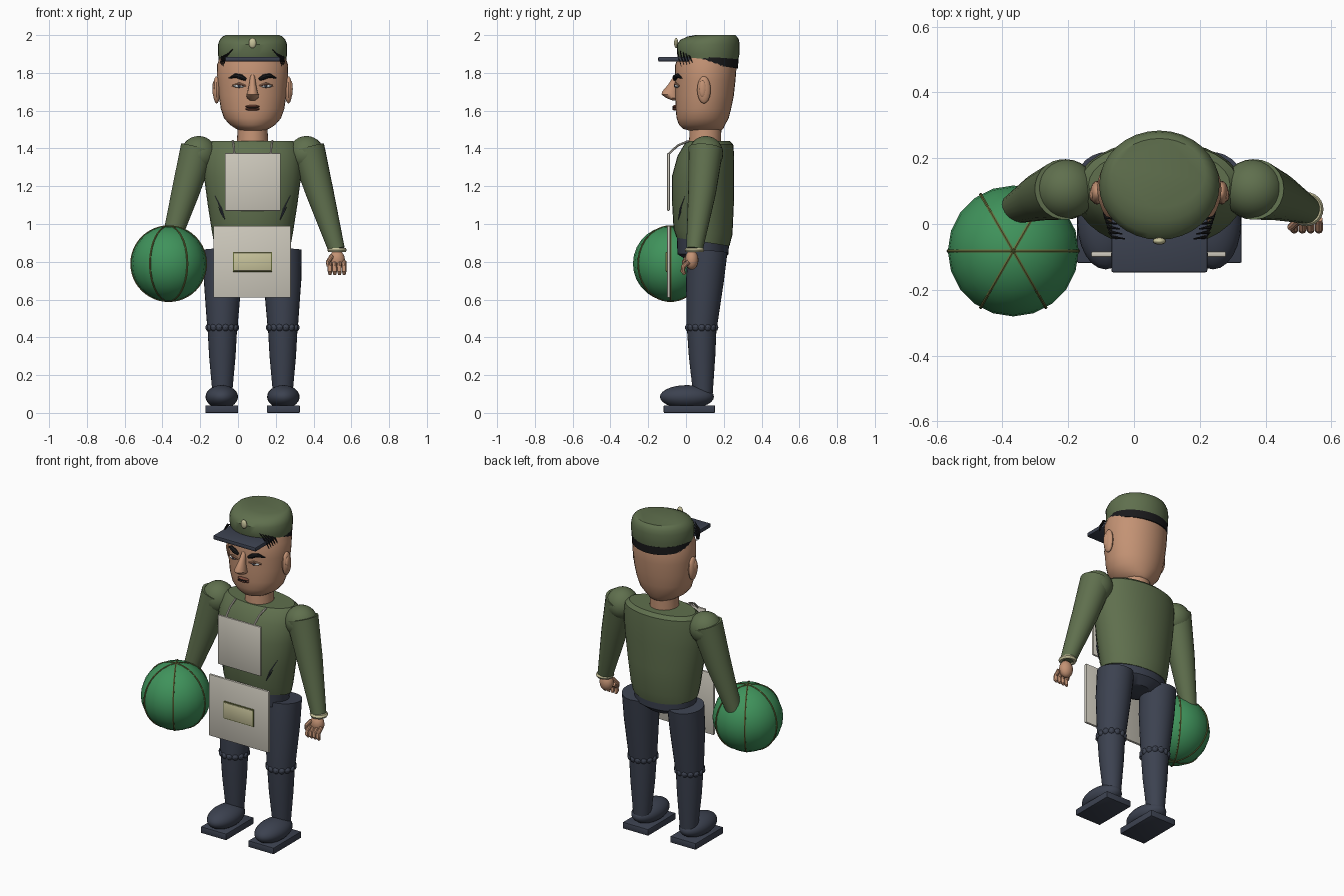
import bpy, bmesh, math
from mathutils import Vector

if "Cube" in bpy.data.objects:
    bpy.data.objects.remove(bpy.data.objects["Cube"])

CX = 0.077  # mirror line of the figure


def material(name, r, g, b):
    m = bpy.data.materials.new(name)
    m.diffuse_color = (r, g, b, 1)
    m.use_nodes = True
    m.node_tree.nodes["Principled BSDF"].inputs["Base Color"].default_value = m.diffuse_color
    return m


OLIVE = material("olive_cloth", 0.115, 0.16, 0.075)
GREEN = material("ball_green", 0.05, 0.29, 0.105)
NAVY = material("navy_cloth", 0.045, 0.054, 0.08)
SKIN = material("skin", 0.55, 0.29, 0.175)
CREAM = material("pale_card", 0.62, 0.59, 0.51)
KHAKI = material("khaki", 0.58, 0.55, 0.33)
BLACK = material("black", 0.01, 0.01, 0.011)
SEAM = material("seam_olive", 0.14, 0.16, 0.045)
LIP = material("lip_brown", 0.2, 0.07, 0.045)
WHITE = material("eye_white", 0.7, 0.76, 0.78)


def finish(name, bm, mat):
    bmesh.ops.recalc_face_normals(bm, faces=bm.faces)
    me = bpy.data.meshes.new(name)
    bm.to_mesh(me)
    bm.free()
    me.materials.append(mat)
    ob = bpy.data.objects.new(name, me)
    bpy.context.collection.objects.link(ob)
    return ob


def skin_rings(name, rings, mat):
    """Bridge a list of vertex rings and cap both ends."""
    bm = bmesh.new()
    vs = [[bm.verts.new(p) for p in r] for r in rings]
    n = len(vs[0])
    for a, b in zip(vs, vs[1:]):
        for i in range(n):
            j = (i + 1) % n
            bm.faces.new((a[i], a[j], b[j], b[i]))
    bm.faces.new(vs[0])
    bm.faces.new(vs[-1])
    return finish(name, bm, mat)


def loft(name, rings, mat, cx=CX, n=32):
    """Stacked ellipses: (z, centre y, x radius, y radius[, tilt])."""
    out = []
    for z, cy, rx, ry, *t in rings:
        tilt = t[0] if t else 0
        out.append([(cx + rx * math.cos(a), cy + ry * math.sin(a), z + tilt * ry * math.sin(a))
                    for a in (2 * math.pi * i / n for i in range(n))])
    return skin_rings(name, out, mat)


def tube(name, pts, radii, mat, n=12):
    pts = [Vector(p) for p in pts]
    out = []
    for i, p in enumerate(pts):
        d = (pts[min(i + 1, len(pts) - 1)] - pts[max(i - 1, 0)]).normalized()
        u = d.cross(Vector((0.2, 1, 0.1))).normalized()
        v = d.cross(u)
        out.append([p + radii[i] * (u * math.cos(a) + v * math.sin(a))
                    for a in (2 * math.pi * k / n for k in range(n))])
    return skin_rings(name, out, mat)


def ellipsoid(name, c, r, mat, seg=24, rows=14):
    bm = bmesh.new()
    bmesh.ops.create_uvsphere(bm, u_segments=seg, v_segments=rows, radius=1)
    for v in bm.verts:
        v.co = Vector([c[i] + v.co[i] * r[i] for i in range(3)])
    return finish(name, bm, mat)


def box(name, lo, hi, mat, bevel=0.004):
    bm = bmesh.new()
    bmesh.ops.create_cube(bm, size=1)
    for v in bm.verts:
        v.co = Vector([(lo[i] + hi[i]) / 2 + v.co[i] * (hi[i] - lo[i]) for i in range(3)])
    bmesh.ops.bevel(bm, geom=bm.edges[:], offset=bevel, segments=2, affect='EDGES', profile=0.5)
    return finish(name, bm, mat)


def ring(name, c, big, small, mat, upright=None, n=40):
    """Torus, flat by default or upright along a given heading."""
    bm = bmesh.new()
    rows = []
    for i in range(n):
        a = 2 * math.pi * i / n
        row = []
        for k in range(6):
            b = math.pi * k / 3
            r, h = big + small * math.cos(b), small * math.sin(b)
            p = Vector((r * math.cos(a), r * math.sin(a), h))
            if upright is not None:
                s, co = math.sin(upright), math.cos(upright)
                p = Vector((p.x * co - h * s, p.x * s + h * co, p.y))
            row.append(bm.verts.new(p + Vector(c)))
        rows.append(row)
    for i in range(n):
        for k in range(6):
            a, b, m = rows[i], rows[(i + 1) % n], (k + 1) % 6
            bm.faces.new((a[k], b[k], b[m], a[m]))
    return finish(name, bm, mat)


# Torso, pelvis and neck
loft("torso", [(0.905, .09, .205, .14, -.16), (0.96, .09, .215, .156, -.1), (1.1, .09, .237, .163),
               (1.25, .09, .257, .165), (1.36, .105, .257, .15), (1.42, .12, .24, .13),
               (1.44, .12, .215, .11)], OLIVE)
loft("pelvis", [(0.80, .1, .1, .08), (0.84, .09, .19, .135), (0.95, .09, .2, .14)], NAVY)
loft("neck", [(1.42, .1, .083, .085), (1.54, .105, .078, .083)], SKIN)

# Head and nose
loft("head", [(1.495, .1, .065, .085), (1.505, .09, .09, .108), (1.525, .085, .12, .122),
              (1.56, .088, .151, .138), (1.61, .092, .168, .147), (1.68, .098, .179, .155),
              (1.76, .102, .186, .16), (1.84, .105, .189, .163), (1.92, .11, .16, .14)], SKIN)
loft("nose", [(1.79, -.045, .012, .015), (1.74, -.065, .018, .028), (1.70, -.085, .027, .042),
              (1.685, -.085, .033, .044), (1.667, -.07, .03, .035), (1.655, -.055, .015, .02)], SKIN, n=16)
for z, h in ((1.622, .008), (1.608, .008)):
    ellipsoid("lip", (CX, -.057, z), (.038, .015, h), LIP, 16, 8)
ellipsoid("mouth_line", (CX, -.068, 1.615), (.034, .006, .003), BLACK, 12, 6)

# Cap with dark rear band, visor and badge
loft("cap", [(1.86, .118, .177, .155, -.06), (1.90, .118, .183, .165), (1.95, .118, .183, .166),
             (1.975, .125, .174, .155), (1.993, .14, .158, .13), (2.0, .155, .14, .105)], OLIVE)
loft("cap_band", [(1.845, .122, .18, .153, -.14), (1.885, .122, .18, .156, -.08)], BLACK)
box("visor", (CX - .146, -.147, 1.86), (CX + .146, .03, 1.885), NAVY, .006)
ellipsoid("cap_badge", (CX, -.052, 1.958), (.02, .011, .027), KHAKI, 16, 8)

# Upper plate straps, plates, pocket
for s in (-1, 1):
    tube("strap", [(CX + s * .096, -.092, 1.37), (CX + s * .1, -.045, 1.415), (CX + s * .105, .015, 1.44)],
         [.006] * 3, CREAM, 8)
box("upper_plate", (-.07, -.1, 1.07), (.225, -.086, 1.375), CREAM)
box("lower_plate", (-.13, -.1, .61), (.28, -.084, .99), CREAM)
box("pocket_edge", (-.027, -.106, .747), (.18, -.099, .853), SEAM, .001)
box("pocket", (-.022, -.109, .752), (.175, -.1, .848), KHAKI, .002)

for s in (-1, 1):
    def P(dx, y, z):
        return (CX + s * dx, y, z)

    # Face details
    ellipsoid("ear", P(.19, .095, 1.71), (.02, .036, .072), SKIN, 16, 12)
    ellipsoid("inner_ear", P(.203, .088, 1.715), (.01, .02, .045), SKIN, 12, 8)
    tube("eyebrow", [P(.035, -.06, 1.765), P(.06, -.057, 1.778), P(.09, -.046, 1.786), P(.125, -.022, 1.772)],
         [.008, .014, .012, .003], BLACK, 8)
    ellipsoid("eye", P(.072, -.047, 1.73), (.03, .013, .009), WHITE, 16, 8)
    ellipsoid("iris", P(.07, -.058, 1.73), (.007, .005, .007), NAVY, 10, 6)
    tube("eyelid", [P(.035, -.056, 1.732), P(.07, -.056, 1.744), P(.108, -.036, 1.733)],
         [.003, .006, .003], SKIN, 8)
    tube("eyelash", [P(.037, -.058, 1.73), P(.07, -.061, 1.738), P(.11, -.037, 1.729)],
         [.002, .003, .002], LIP, 6)
    for k in range(5):  # hair wisps at the temple
        f = k * .015
        tube("hair_wisp", [P(.105 + k * .008, -.045 + f, 1.925 - k * .008), P(.14 + k * .006, -.04 + f, 1.885),
                           P(.155 + k * .004, -.025 + f, 1.835 + k * .004)], [.002, .005, .001], BLACK, 6)
    # Cloth creases
    for k in range(2):
        tube("crease", [P(.2 - k * .02, -.005 - k * .02, 1.15 - k * .06), P(.165, -.031, 1.08 - k * .02),
                        P(.145, -.042, 1.02)], [.001, .004, .001], NAVY, 6)

    # Arms
    ellipsoid("shoulder", P(.285, .105, 1.372), (.094, .092, .094), OLIVE)
    tube("arm", [P(.29, .105, 1.40), P(.355, .085, 1.17), P(.445, .045, .865)],
         [.092, .074, .044], OLIVE, 24)
    ring("cuff", P(.447, .045, .862), .039, .013, KHAKI, n=24)
    # Hand and fingers
    ellipsoid("palm", P(.447, .03, .81), (.042, .036, .052), SKIN, 16, 10)
    for k in range(4):
        dx = .41 + k * .025
        tube("finger", [P(dx, .015, .80), P(dx, -.014, .775), P(dx, -.017, .75), P(dx, -.006, .733)],
             [.012, .0125, .0125, .008], SKIN, 10)
    tube("thumb", [P(.42, .01, .83), P(.4, -.01, .80), P(.398, -.012, .775)], [.013, .012, .007], SKIN, 10)

    # Legs
    tx = CX + s * .16
    tube("thigh", [P(.155, .115, .86), P(.158, .1, .7), P(.16, .083, .45)], [.105, .1, .08], NAVY, 28)
    tube("lower_leg", [P(.16, .083, .46), P(.16, .085, .3), P(.16, .09, .08)], [.079, .07, .05], NAVY, 28)
    for k in range(14):  # gathered hem at the knee
        a = 2 * math.pi * k / 14
        ellipsoid("knee_gather", (tx + .07 * math.cos(a), .083 + .07 * math.sin(a), .452),
                  (.02, .02, .021), NAVY, 10, 8)
    # Shoes
    ellipsoid("shoe", P(.163, .005, .085), (.086, .143, .062), NAVY)
    box("sole", (CX + s * .163 - .087, -.118, 0), (CX + s * .163 + .087, .153, .04), NAVY)

# Ball with three full seam circles
BALL = (-.367, -.082, .79)
ellipsoid("ball", BALL, (.199, .199, .199), GREEN, 20, 14)
for k in range(3):
    ring("ball_seam", BALL, .198, .005, SEAM, upright=math.pi * k / 3, n=48)

# Smooth shading with crisp edges
for ob in bpy.context.scene.objects:
    ob.select_set(True)
    bpy.context.view_layer.objects.active = ob
bpy.ops.object.shade_smooth_by_angle(angle=math.radians(35))
